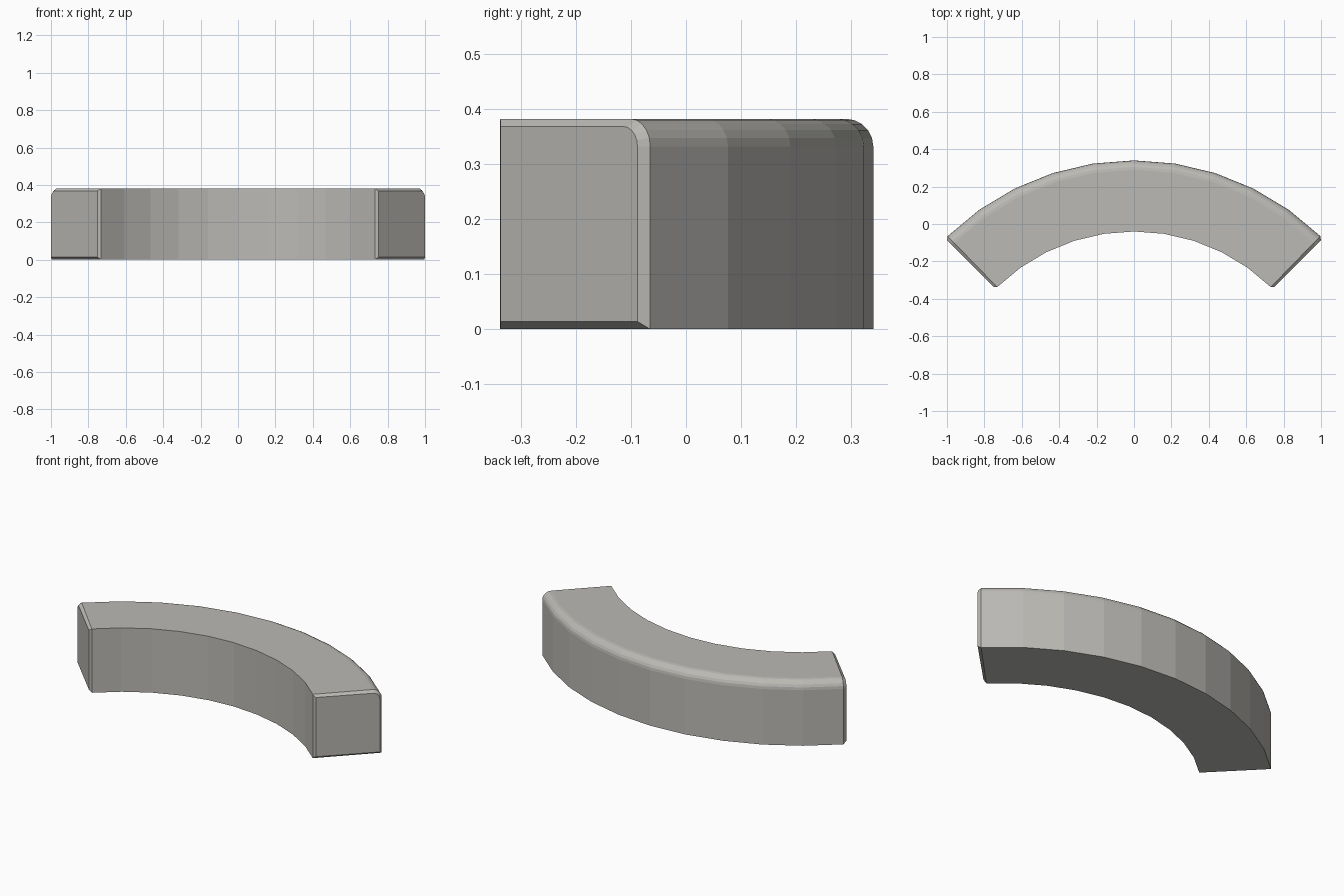
import bpy, bmesh, math

if "Cube" in bpy.data.objects:
    bpy.data.objects.remove(bpy.data.objects["Cube"])

R_OUT, R_IN, HEIGHT, FILLET = 1.428, 1.048, 0.382, 0.05
CENTRE_Y = 0.34 - R_OUT
BEVEL = 0.014
SEGMENTS = 10
RING_ANGLE = math.radians(44.24)
END_ANGLE = math.radians(45.0)


def profile(inset):
    """Cross-section (radius, z): square with rounded outer top edge."""
    r0, r1 = R_IN + inset, R_OUT - inset
    z0, z1 = inset, HEIGHT - inset
    f = FILLET - inset
    pts = [(r0, z0), (r1, z0)]
    for i in range(6):
        a = math.pi / 2 * i / 5
        pts.append((r1 - f + f * math.cos(a), z1 - f + f * math.sin(a)))
    pts.append((r0, z1))
    return pts


def ring(bm, angle, inset):
    return [bm.verts.new((r * math.sin(angle), CENTRE_Y + r * math.cos(angle), z))
            for r, z in profile(inset)]


# Curved block: swept profile with chamfered ends
bm = bmesh.new()
rings = [ring(bm, -END_ANGLE, BEVEL)]
for i in range(SEGMENTS + 1):
    rings.append(ring(bm, RING_ANGLE * (2 * i / SEGMENTS - 1), 0))
rings.append(ring(bm, END_ANGLE, BEVEL))
n = len(rings[0])
for a, b in zip(rings, rings[1:]):
    for k in range(n):
        bm.faces.new((a[k], a[(k + 1) % n], b[(k + 1) % n], b[k]))
bm.faces.new(rings[0])
bm.faces.new(rings[-1])
bmesh.ops.recalc_face_normals(bm, faces=bm.faces)

mesh = bpy.data.meshes.new("curved_block")
bm.to_mesh(mesh)
bm.free()
block = bpy.data.objects.new("curved_block", mesh)
bpy.context.collection.objects.link(block)

# Stone grey
grey = bpy.data.materials.new("stone grey")
grey.diffuse_color = (0.50, 0.49, 0.46, 1)
grey.use_nodes = True
grey.node_tree.nodes["Principled BSDF"].inputs["Base Color"].default_value = grey.diffuse_color
mesh.materials.append(grey)
